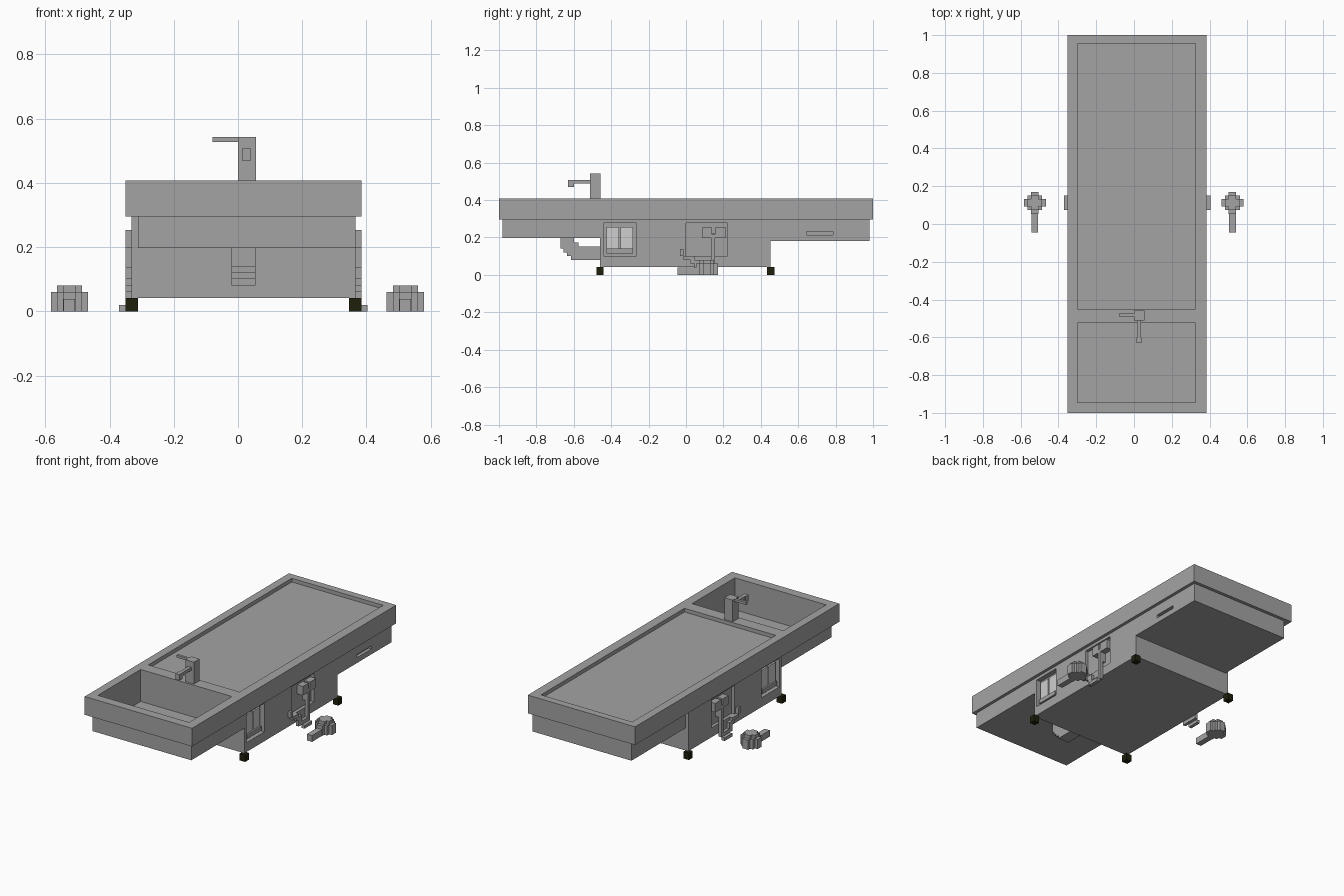
import bpy, bmesh
from mathutils import Matrix


def material(name, col):
    m = bpy.data.materials.new(name)
    m.diffuse_color = (*col, 1)
    return m


STEEL = material("brushed steel", (0.37, 0.37, 0.37))
LIGHT = material("light panel", (0.62, 0.62, 0.62))
RUBBER = material("black rubber", (0.014, 0.014, 0.004))
MID = 0.017  # table centre line


def boxes(name, parts, mat=STEEL):
    """One object from boxes given as (x0, x1, y0, y1, z0, z1)."""
    bm = bmesh.new()
    for x0, x1, y0, y1, z0, z1 in parts:
        m = Matrix.Translation(((x0 + x1) / 2, (y0 + y1) / 2, (z0 + z1) / 2))
        m = m @ Matrix.Diagonal((x1 - x0, y1 - y0, z1 - z0, 1))
        bmesh.ops.create_cube(bm, size=1, matrix=m)
    me = bpy.data.meshes.new(name)
    bm.to_mesh(me)
    bm.free()
    me.materials.append(mat)
    ob = bpy.data.objects.new(name, me)
    bpy.context.collection.objects.link(ob)
    return ob


def cut(ob, parts):
    """Cut each box out of the object."""
    for p in parts:
        c = boxes("cutter", [p])
        mod = ob.modifiers.new("cut", 'BOOLEAN')
        mod.operation, mod.solver, mod.object = 'DIFFERENCE', 'EXACT', c
        bpy.context.view_layer.objects.active = ob
        bpy.ops.object.modifier_apply(modifier=mod.name)
        bpy.data.objects.remove(c)


def both(parts):
    """The boxes plus their mirror images across the table centre line."""
    return parts + [(2 * MID - b, 2 * MID - a, *r) for a, b, *r in parts]


# Table top with basin opening and grate recess
basin = (-0.30, 0.326, -0.944, -0.525, 0.21, 0.6)
top = boxes("table_top", [(-0.351, 0.385, -1, 1, 0.295, 0.408)])
cut(top, [basin, (-0.30, 0.326, -0.45, 0.955, 0.325, 0.6)])

# Basin under the front end
tub = boxes("basin", [(-0.312, 0.366, -0.98, -0.46, 0.197, 0.295)])
cut(tub, [basin])

# Box under the back end, with a grip slot on the right
back = boxes("back_box", [(-0.312, 0.366, 0.45, 0.98, 0.18, 0.295)])
cut(back, [(0.346, 0.4, 0.645, 0.785, 0.213, 0.232)])

# Pedestal with two recesses on each side
body = boxes("pedestal", [(-0.332, 0.366, -0.46, 0.452, 0.042, 0.295)])
cut(body, both([(0.335, 0.4, -0.44, -0.265, 0.1, 0.277),
                (0.346, 0.4, 0.0, 0.222, 0.1, 0.277)]))

# Rubber feet
boxes("feet", both([(0.346, 0.384, y, y + 0.038, 0, 0.042)
                    for y in (-0.479, 0.434)]), RUBBER)

# Grate: grid of square holes
bm = bmesh.new()
m = Matrix.Translation((0.013, 0.2525, 0.385)) @ Matrix.Diagonal((0.626, 1.405, 1, 1))
bmesh.ops.create_grid(bm, x_segments=15, y_segments=33, size=0.5, matrix=m)
bmesh.ops.inset_individual(bm, faces=bm.faces[:], thickness=0.009)
holes = [f for f in bm.faces if abs(f.calc_area() - 0.0237 * 0.0246) < 1e-4
         and max(e.calc_length() for e in f.edges) < 0.03]
bmesh.ops.inset_individual(bm, faces=holes, thickness=0.0001, depth=-0.05)
me = bpy.data.meshes.new("grate")
bm.to_mesh(me)
bm.free()
me.materials.append(STEEL)
bpy.context.collection.objects.link(bpy.data.objects.new("grate", me))

# Faucet: post, lever, spout and tip
boxes("faucet", [
    (0.0, 0.056, -0.512, -0.457, 0.408, 0.543),
    (-0.08, 0.0, -0.49, -0.474, 0.528, 0.543),
    (0.017, 0.038, -0.63, -0.512, 0.488, 0.507),
    (0.012, 0.040, -0.63, -0.60, 0.47, 0.507)])

# Drain pipe with stepped elbow
boxes("drain_pipe", [
    (-0.02, 0.055, -0.67, -0.60, 0.14, 0.197),
    (-0.02, 0.055, -0.655, -0.575, 0.12, 0.172),
    (-0.02, 0.055, -0.635, -0.575, 0.10, 0.172),
    (-0.02, 0.055, -0.615, -0.46, 0.08, 0.153)])

# Light panels and sill in the front recesses
boxes("switch_panels", both([
    (0.335, 0.350, -0.425, -0.358, 0.14, 0.257),
    (0.335, 0.350, -0.350, -0.283, 0.14, 0.257)]), LIGHT)
boxes("panel_sills", both([(0.335, 0.360, -0.425, -0.283, 0.115, 0.14)]))

# Valves in the rear recesses
boxes("valves", both([
    (0.346, 0.385, 0.085, 0.14, 0.197, 0.253),
    (0.346, 0.385, 0.155, 0.215, 0.197, 0.253)]))

# Hoses hanging in a loop
boxes("hoses", both([
    (0.346, 0.366, 0.14, 0.155, 0.14, 0.225),
    (0.366, 0.385, 0.135, 0.155, 0.04, 0.215),
    (0.366, 0.385, -0.032, -0.013, 0.10, 0.138),
    (0.366, 0.385, -0.013, 0.025, 0.08, 0.10),
    (0.366, 0.385, 0.025, 0.045, 0.06, 0.10),
    (0.366, 0.385, 0.045, 0.075, 0.02, 0.08),
    (0.384, 0.404, 0.075, 0.15, 0.0, 0.02),
    (0.366, 0.385, 0.06, 0.155, 0.02, 0.042)]))

# Spray heads lying on the floor at each side
for side, cx in (("left", -0.525), ("right", 0.521)):
    cy = 0.112
    parts = [(cx - a, cx + a, cy - b, cy + b, 0, z) for a, b, z in
             ((0.058, 0.02, 0.06), (0.02, 0.058, 0.06), (0.039, 0.039, 0.06),
              (0.039, 0.02, 0.08), (0.02, 0.039, 0.08))]
    parts.append((cx - 0.018, cx + 0.018, -0.045, cy - 0.058, 0, 0.039))
    boxes(side + "_spray_head", parts)
